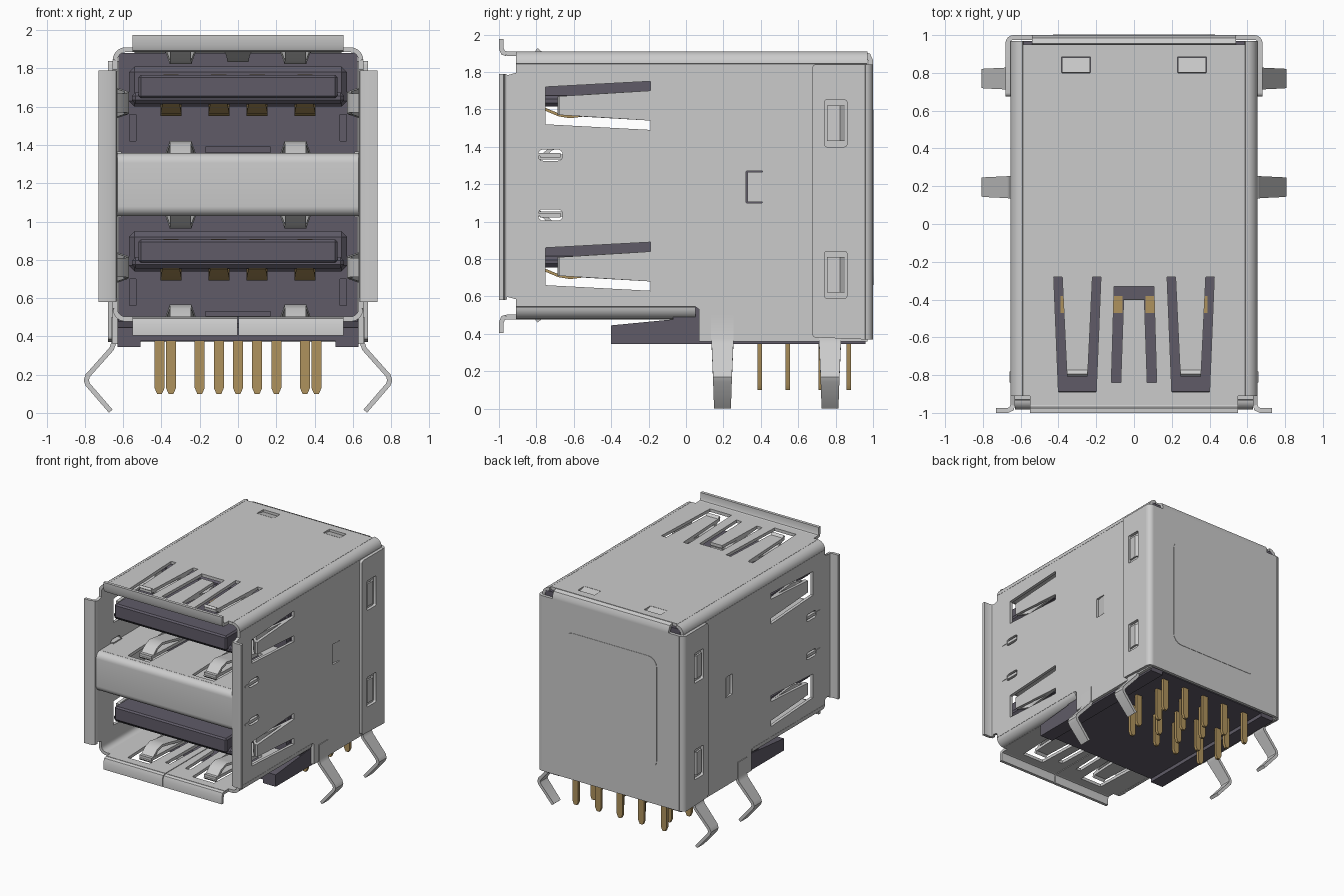
import bpy, bmesh, math
from mathutils import Vector

if "Cube" in bpy.data.objects:
    bpy.data.objects.remove(bpy.data.objects["Cube"])

T = 0.025          # sheet metal thickness
DROP = 0.86        # distance between upper and lower port
AXIS = {'x': Vector((1, 0, 0)), 'y': Vector((0, 1, 0)), 'z': Vector((0, 0, 1))}


def material(name, rgb):
    m = bpy.data.materials.new(name)
    m.diffuse_color = (*rgb, 1)
    m.use_nodes = True
    m.node_tree.nodes["Principled BSDF"].inputs["Base Color"].default_value = m.diffuse_color
    return m


STEEL = material("shell_steel", (0.60, 0.60, 0.60))
DARK = material("dark_plastic", (0.115, 0.105, 0.137))
BRASS = material("brass", (0.43, 0.29, 0.11))


def finish(bm, name, mat):
    bmesh.ops.remove_doubles(bm, verts=bm.verts, dist=1e-5)
    bmesh.ops.recalc_face_normals(bm, faces=bm.faces)
    me = bpy.data.meshes.new(name)
    bm.to_mesh(me)
    bm.free()
    me.materials.clear()
    me.materials.append(mat)
    ob = bpy.data.objects.new(name, me)
    bpy.context.collection.objects.link(ob)
    return ob


def box(name, x, y, z, mat, bevel=0.0):
    bm = bmesh.new()
    bmesh.ops.create_cube(bm, size=1)
    for v in bm.verts:
        v.co = [(r[0] + r[1]) / 2 + c * (r[1] - r[0]) for r, c in zip((x, y, z), v.co)]
    if bevel:
        bmesh.ops.bevel(bm, geom=bm.edges[:], offset=bevel, segments=1, affect='EDGES')
    return finish(bm, name, mat)


def strip(name, path, across, mat=STEEL, t=T):
    """Bent sheet: path of (x, y, z, half width), thickened about its centreline."""
    a = AXIS[across]
    pts = [Vector(p[:3]) for p in path]
    dirs = [(q - p).normalized() for p, q in zip(pts, pts[1:])]
    bm, rings = bmesh.new(), []
    for i, p in enumerate(pts):
        d0, d1 = dirs[max(i - 1, 0)], dirs[min(i, len(dirs) - 1)]
        d = (d0 + d1).normalized()
        n = d.cross(a) * (t / 2 / max(d.dot(d1), 0.5))
        w = a * path[i][3]
        rings.append([bm.verts.new(p + s) for s in (w + n, w - n, -w - n, -w + n)])
    for r, q in zip(rings, rings[1:]):
        for k in range(4):
            bm.faces.new((r[k], r[(k + 1) % 4], q[(k + 1) % 4], q[k]))
    bm.faces.new(rings[0])
    bm.faces.new(rings[-1])
    return finish(bm, name, mat)


def plate(name, loops, place, mat=STEEL, t=T):
    """Flat sheet with holes: first loop is the outline; place maps (u, v, w) to xyz."""
    cu = bpy.data.curves.new(name, 'CURVE')
    cu.dimensions, cu.fill_mode, cu.extrude = '2D', 'BOTH', t / 2
    for loop in loops:
        sp = cu.splines.new('POLY')
        sp.points.add(len(loop) - 1)
        for p, (u, v) in zip(sp.points, loop):
            p.co = (u, v, 0, 1)
        sp.use_cyclic_u = True
    tmp = bpy.data.objects.new(name, cu)
    bpy.context.collection.objects.link(tmp)
    bpy.context.view_layer.update()
    me = bpy.data.meshes.new_from_object(tmp.evaluated_get(bpy.context.evaluated_depsgraph_get()))
    bm = bmesh.new()
    bm.from_mesh(me)
    bpy.data.objects.remove(tmp)
    for v in bm.verts:
        v.co = place(*v.co)
    return finish(bm, name, mat)


def arc(cu, cv, r, a0, a1, n=6):
    return [(cu + r * math.cos(math.radians(a0 + (a1 - a0) * i / n)),
             cv + r * math.sin(math.radians(a0 + (a1 - a0) * i / n))) for i in range(n + 1)]


def rrect(u0, u1, v0, v1, r=0.012):
    return (arc(u1 - r, v1 - r, r, 0, 90, 4) + arc(u0 + r, v1 - r, r, 90, 180, 4)
            + arc(u0 + r, v0 + r, r, 180, 270, 4) + arc(u1 - r, v0 + r, r, 270, 360, 4))


def u_slot(c, root, end, tip, o0, o1, i0, i1):
    """U-shaped cut that frees a tapered spring finger."""
    return [(c - o0, root), (c - o1, end), (c + o1, end), (c + o0, root),
            (c + i0, root), (c + i1, tip), (c - i1, tip), (c - i0, root)]


swap = lambda loop: [(v, u) for u, v in loop]
finger = lambda c: u_slot(c, -0.28, -0.89, -0.80, 0.125, 0.10, 0.08, 0.055)
centre_finger = u_slot(0, -0.84, -0.33, -0.40, 0.12, 0.105, 0.07, 0.055)

# --- shell top, with spring fingers and rear tabs
plate("shell_top",
      [[(-0.5875, -0.91), (-0.55, -0.91), (-0.55, -0.96), (0.55, -0.96), (0.55, -0.91),
        (0.5875, -0.91), (0.5875, 0.95), (-0.5875, 0.95)],
       finger(-0.3), finger(0.3), centre_finger,
       rrect(-0.385, -0.23, 0.80, 0.885, 0.005), rrect(0.23, 0.385, 0.80, 0.885, 0.005)],
      lambda u, v, w: (u, v, 1.8975 + w))
strip("top_flange", [(0, -0.96, 1.8975, 0.55), (0, -0.978, 1.903, 0.55),
                     (0, -0.9875, 1.925, 0.55), (0, -0.9875, 1.975, 0.55)], 'x')
strip("top_centre_spring", [(0, -0.84, 1.8975, 0.07), (0, -0.62, 1.875, 0.06),
                            (0, -0.50, 1.845, 0.055), (0, -0.40, 1.865, 0.055)], 'x')

# --- shell floor in two halves, split along the middle
for s in (-1, 1):
    plate("shell_floor",
          [[(s * u, v) for u, v in ((0.003, -0.96), (0.55, -0.96), (0.55, -0.91), (0.5875, -0.91),
                                    (0.5875, 0.05), (0.003, 0.05), (0.003, -0.33), (0.105, -0.33),
                                    (0.115, -0.80), (0.07, -0.80), (0.055, -0.40), (0.003, -0.40))],
           finger(s * 0.3)], lambda u, v, w: (u, v, 0.49 + w))
    strip("floor_flange", [(s * 0.2765, y, z, 0.2735) for y, z in
                           ((-0.96, 0.49), (-0.978, 0.484), (-0.9875, 0.46), (-0.9875, 0.405))], 'x')

    # spring fingers above and below each port
    for z, d in ((1.8975, -1), (0.49, 1), (1.345, 1), (1.04, -1)):
        strip("port_spring", [(s * 0.3, -0.28, z, 0.08), (s * 0.3, -0.60, z + d * 0.055, 0.06),
                              (s * 0.3, -0.66, z + d * 0.065, 0.057), (s * 0.3, -0.72, z + d * 0.045, 0.055),
                              (s * 0.3, -0.80, z - d * 0.022, 0.055)], 'x', t=0.02)
    strip("top_rear_tab", [(s * 0.3075, 0.80, 1.8975, 0.074), (s * 0.3075, 0.878, 1.88, 0.074)], 'x')

    # --- shell side, with spring cuts and latch windows
    side = [(-0.965, 0.60), (-0.91, 0.585), (-0.91, 0.545), (0.05, 0.545), (0.07, 0.53), (0.07, 0.36),
            (0.97, 0.36), (0.97, 1.8425), (-0.91, 1.8425), (-0.91, 1.795), (-0.965, 1.78)]
    holes = [swap(u_slot(c, -0.19, -0.75, -0.68, 0.13, 0.10, 0.08, 0.05)) for c in (1.62, 1.62 - DROP)]
    holes += [rrect(-0.79, -0.66, z - 0.03, z + 0.03, 0.025) for z in (1.355, 1.035)]
    holes += [rrect(0.32, 0.41, 1.10, 1.27, 0.005)]
    plate("shell_side", [side] + holes, lambda u, v, w: (s * (0.6425 + w), u, v))
    strip("side_latch", [(s * 0.6425, 0.41, 1.185, 0.08), (s * 0.628, 0.33, 1.185, 0.08)], 'z')
    for z in (1.355, 1.035):
        box("shield_tab", sorted((s * 0.61, s * 0.655)), (-0.78, -0.67), (z - 0.012, z + 0.012), STEEL)
        box("shield_hook", sorted((s * 0.64, s * 0.659)), (-0.84, -0.78), (z - 0.005, z + 0.012), STEEL)
    for c in (1.62, 1.62 - DROP):
        strip("side_spring", [(s * 0.6425, -0.19, c, 0.08), (s * 0.585, -0.54, c, 0.06),
                              (s * 0.58, -0.59, c, 0.055), (s * 0.595, -0.63, c, 0.05),
                              (s * 0.64, -0.68, c, 0.05)], 'z', t=0.02)
    strip("side_flange", [(s * x, y, 1.185, h) for x, y, h in
                          ((0.6425, -0.96, 0.60), (0.648, -0.978, 0.605),
                           (0.67, -0.9875, 0.605), (0.73, -0.9875, 0.605))], 'z')

    # rounded shell corners
    strip("shell_top_corner", [(s * x, 0.03, z, 0.94) for x, z in arc(0.5875, 1.8425, 0.055, 0, 90)], 'y')
    strip("shell_floor_corner", [(s * x, -0.43, z, 0.48) for x, z in arc(0.5875, 0.545, 0.055, 0, -90)], 'y')

    # --- back cover wings wrapping round the sides
    wing = [(0.9575, 0.37), (0.9575, 1.84)] + arc(0.695, 1.82, 0.02, 90, 180, 4) + arc(0.695, 0.40, 0.02, 180, 270, 4)
    plate("back_wing", [wing] + [rrect(0.74, 0.86, z, z + 0.25) for z in (1.40, 0.59)],
          lambda u, v, w: (s * (0.6675 + w), u, v))
    for z in (1.525, 0.715):
        strip("wing_latch", [(s * 0.667, 0.755, z, 0.095), (s * 0.672, 0.82, z, 0.095),
                             (s * 0.655, 0.845, z, 0.095)], 'z', t=0.015)
    strip("back_corner", [(s * x, y, 1.105, 0.735) for x, y in arc(0.6375, 0.9575, 0.03, 0, 90)], 'z')

    # --- bent solder legs
    for y in (0.195, 0.77):
        strip("solder_leg", [(s * x, y, z, h) for x, z, h in
                             ((0.648, 0.50, 0.06), (0.648, 0.37, 0.06), (0.66, 0.335, 0.058),
                              (0.785, 0.195, 0.052), (0.793, 0.17, 0.05), (0.785, 0.148, 0.05),
                              (0.665, 0.009, 0.045))], 'y')

# --- back cover
plate("back_cover", [[(-0.6375, 0.37), (0.6375, 0.37), (0.6375, 1.84), (-0.6375, 1.84)]],
      lambda u, v, w: (u, 0.9875 + w, v))
plate("back_raised_panel", [rrect(-0.43, 0.43, 0.66, 1.60, 0.08)],
      lambda u, v, w: (u, 1.0 + w, v), t=0.006)
strip("back_top_fold", [(0, y, z, 0.54) for y, z in
                        ((0.9875, 1.84), (0.9875, 1.86), (0.975, 1.887), (0.95, 1.8975))], 'x')

# --- shield between the two ports
for z in (1.345, 1.04):
    plate("divider_sheet", [[(-0.63, -0.93), (0.63, -0.93), (0.63, -0.1), (-0.63, -0.1)],
                            finger(-0.3), finger(0.3)], lambda u, v, w: (u, v, z + w))
strip("divider_front", [(0, y, z, 0.63) for y, z in
                        arc(-0.93, 1.305, 0.04, 90, 180) + arc(-0.93, 1.08, 0.04, 180, 270)], 'x')

# --- plastic housing
box("housing_core", (-0.625, 0.625), (-0.07, 0.97), (0.40, 1.88), DARK)
slots = [rrect(-0.17, 0.17, z, z + 0.03, 0.004) for z in (1.36, 0.50)]
slots += [rrect(x - 0.018, x + 0.018, z, z + 0.14, 0.004) for x in (-0.55, 0.55) for z in (1.42, 0.56)]
plate("housing_face", [[(-0.625, 0.505), (0.625, 0.505), (0.625, 1.88), (-0.625, 1.88)]] + slots,
      lambda u, v, w: (u, -0.09 + w, v), DARK, 0.05)
plate("housing_base", [[(-0.40, 0.375), (0.96, 0.375), (0.96, 0.47), (0.06, 0.475), (-0.40, 0.445)]],
      lambda u, v, w: (w, u, v), DARK, 1.25)
for s in (-1, 1):
    plate("base_rail", [[(-0.40, 0.345), (0.96, 0.345), (0.96, 0.42), (0.065, 0.42),
                         (0.065, 0.49), (-0.40, 0.445)]],
          lambda u, v, w: (s * (0.57 + w), u, v), DARK, 0.12)

# --- tongues and spring contacts of both ports
for dz in (0, -DROP):
    box("tongue_root", (-0.57, 0.57), (-0.18, -0.08), (1.60 + dz, 1.81 + dz), DARK, 0.03)
    box("tongue", (-0.52, 0.52), (-0.90, -0.1), (1.645 + dz, 1.765 + dz), DARK, 0.012)
    box("tongue_lip", (-0.555, 0.555), (-0.87, -0.1), (1.615 + dz, 1.675 + dz), DARK, 0.02)
    for x in (-0.35, -0.1, 0.1, 0.35):
        strip("port_contact", [(x, -0.1, 1.61 + dz, 0.055), (x, -0.50, 1.575 + dz, 0.055),
                               (x, -0.62, 1.56 + dz, 0.055), (x, -0.68, 1.57 + dz, 0.055),
                               (x, -0.80, 1.62 + dz, 0.045)], 'x', BRASS, 0.015)
        box("contact_end", (x - 0.04, x + 0.04), (-0.47, -0.38), (1.75 + dz, 1.769 + dz), BRASS)

# --- four rows of board pins
FOUR, FIVE = (-0.35, -0.1, 0.1, 0.35), (-0.41, -0.2, 0, 0.2, 0.41)
for y, xs in ((0.395, FOUR), (0.545, FIVE), (0.72, FOUR), (0.87, FIVE)):
    for x in xs:
        strip("board_pin", [(x, y, 0.45, 0.026), (x, y, 0.13, 0.026), (x, y, 0.10, 0.013)],
              'x', BRASS, 0.024)

# --- smooth bends, sharp edges
bpy.ops.object.select_all(action='SELECT')
bpy.context.view_layer.objects.active = bpy.context.selected_objects[0]
bpy.ops.object.shade_smooth_by_angle(angle=math.radians(32))
